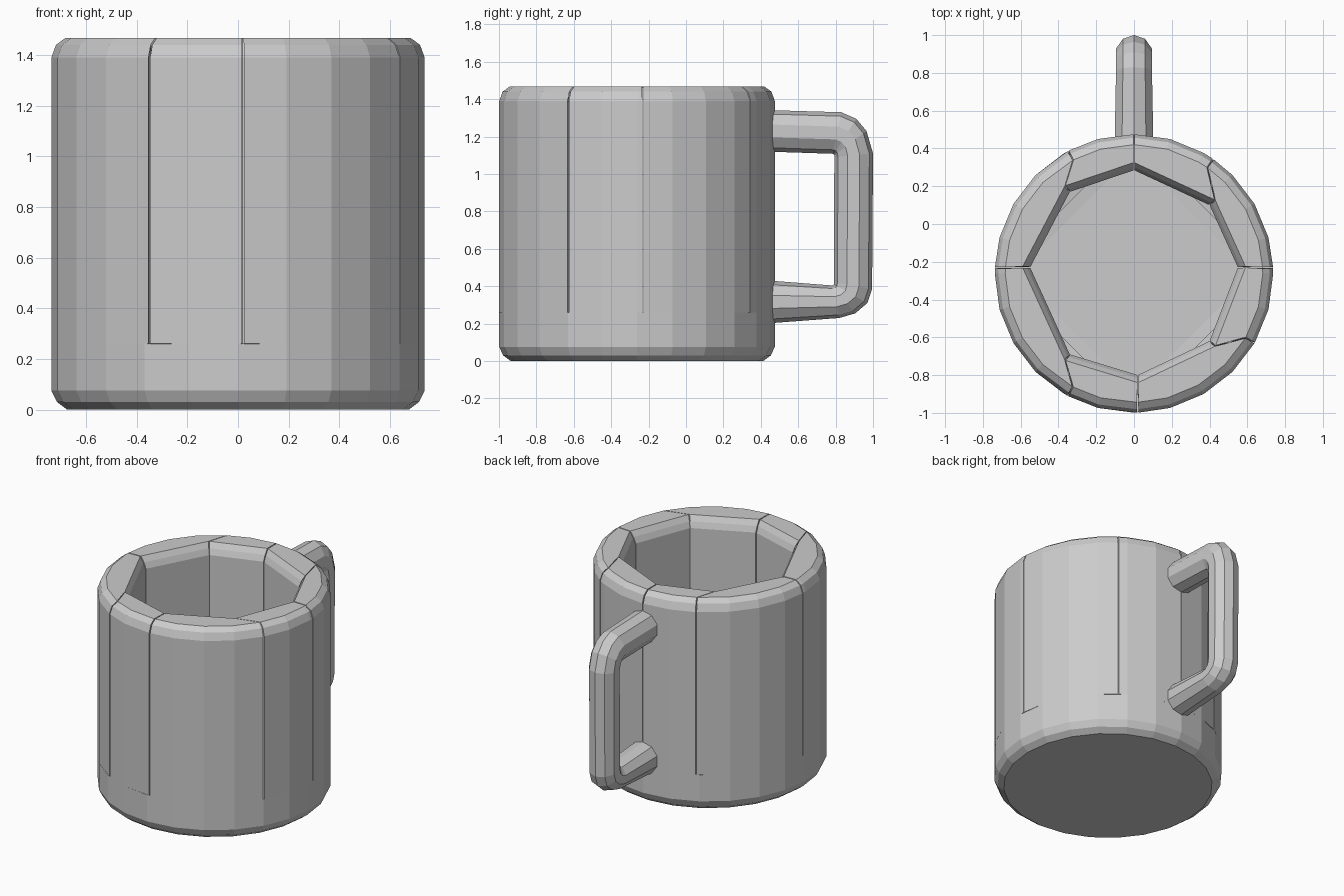
import bpy
import bmesh
import math
from mathutils import Vector

cube = bpy.data.objects.get("Cube")
if cube:
    bpy.data.objects.remove(cube, do_unlink=True)

grey = bpy.data.materials.new("clay grey")
grey.use_nodes = True
grey.diffuse_color = (0.6, 0.6, 0.6, 1)
grey.node_tree.nodes["Principled BSDF"].inputs["Base Color"].default_value = (0.6, 0.6, 0.6, 1)

CENTRE = Vector((0, -0.262, 0))
RADIUS = 0.737
SIDES = 24
STEP = math.tau / SIDES


def polar(radius, angle, z):
    return CENTRE + Vector((radius * math.cos(angle), radius * math.sin(angle), z))


def loft(name, rings, tip=None):
    """Skin a list of equal rings, close both ends, optionally with a point."""
    bm = bmesh.new()
    loops = [[bm.verts.new(p) for p in ring] for ring in rings]
    n = len(loops[0])
    for low, high in zip(loops, loops[1:]):
        for i in range(n):
            j = (i + 1) % n
            bm.faces.new((low[i], low[j], high[j], high[i]))
    bm.faces.new(loops[0][::-1])
    if tip is None:
        bm.faces.new(loops[-1])
    else:
        apex = bm.verts.new(tip)
        for i in range(n):
            bm.faces.new((loops[-1][i], loops[-1][(i + 1) % n], apex))
    bmesh.ops.recalc_face_normals(bm, faces=bm.faces)
    mesh = bpy.data.meshes.new(name)
    bm.to_mesh(mesh)
    bm.free()
    mesh.materials.append(grey)
    obj = bpy.data.objects.new(name, mesh)
    bpy.context.collection.objects.link(obj)
    return obj


# Base with a chamfered foot
foot = [(0.675, 0), (0.715, 0.03), (RADIUS, 0.075), (RADIUS, 0.26)]
loft("base", [[polar(r, i * STEP, z) for i in range(SIDES)] for r, z in foot],
     polar(0, 0, 0.18))

# Shallow four-sided dished floor
loft("inner_floor",
     [[polar(0.72, i * math.pi / 2, z) for i in range(4)] for z in (0.255, 0.26)],
     polar(0, 0, 0.22))

# Wall segments: each runs from one opening corner to the next,
# with a hairline seam between neighbours
opening = [(0.55, -0.23), (0.40, 0.10), (0, 0.285), (-0.34, 0.17),
           (-0.55, -0.23), (-0.34, -0.69), (0.02, -0.80), (0.40, -0.62)]
seams = [(0.737, -0.23), (0.42, 0.345), (0, 0.475), (-0.35, 0.39),
         (-0.737, -0.23), (-0.35, -0.91), (0.02, -1.0), (0.64, -0.63)]
# outer scale, outer height, inner scale, inner height
levels = [(1, 0.26, 1, 0.2), (1, 1.39, 1, 1.39),
          (0.975, 1.44, 1.03, 1.43), (0.925, 1.467, 1.075, 1.467)]
for k in range(8):
    m = (k + 1) % 8
    a, b = (math.atan2(seams[i][1] - CENTRE.y, seams[i][0]) % math.tau for i in (k, m))
    if b < a:
        b += math.tau
    a, b = a + 0.005, b - 0.005
    first, last = math.ceil(a / STEP + 0.1), math.floor(b / STEP - 0.1)
    angles = [a] + [i * STEP for i in range(first, last + 1)] + [b]
    p, q = (Vector((*opening[i], 0)) - CENTRE for i in (k, m))
    inner = [q.lerp(p, 0.008), p.lerp(q, 0.008)]
    rings = []
    for out_scale, out_z, in_scale, in_z in levels:
        ring = [polar(RADIUS * out_scale, t, out_z) for t in angles]
        ring += [CENTRE + v * in_scale + Vector((0, 0, in_z)) for v in inner]
        rings.append(ring)
    loft(f"wall_segment_{k + 1}", rings)

# Handle: each station gives its inner and outer (y, z) and half width
stations = [
    (0.42, 1.12, 0.42, 1.342, 0.108), (0.785, 1.108, 0.83, 1.33, 0.1),
    (0.79, 1.105, 0.91, 1.295, 0.1), (0.793, 1.1, 0.965, 1.23, 0.1),
    (0.793, 1.09, 1.0, 1.11, 0.1), (0.79, 0.42, 0.995, 0.385, 0.1),
    (0.79, 0.41, 0.97, 0.31, 0.1), (0.787, 0.406, 0.905, 0.255, 0.1),
    (0.78, 0.404, 0.82, 0.23, 0.1), (0.42, 0.432, 0.42, 0.2, 0.108)]
rings = []
for y1, z1, y2, z2, width in stations:
    near, far = Vector((0, y1, z1)), Vector((0, y2, z2))
    mid, half = (near + far) / 2, (far - near) / 2
    side = Vector((width, 0, 0))
    rings.append([mid + half * math.cos(i * math.tau / 10) + side * math.sin(i * math.tau / 10)
                  for i in range(10)])
loft("handle", rings)
